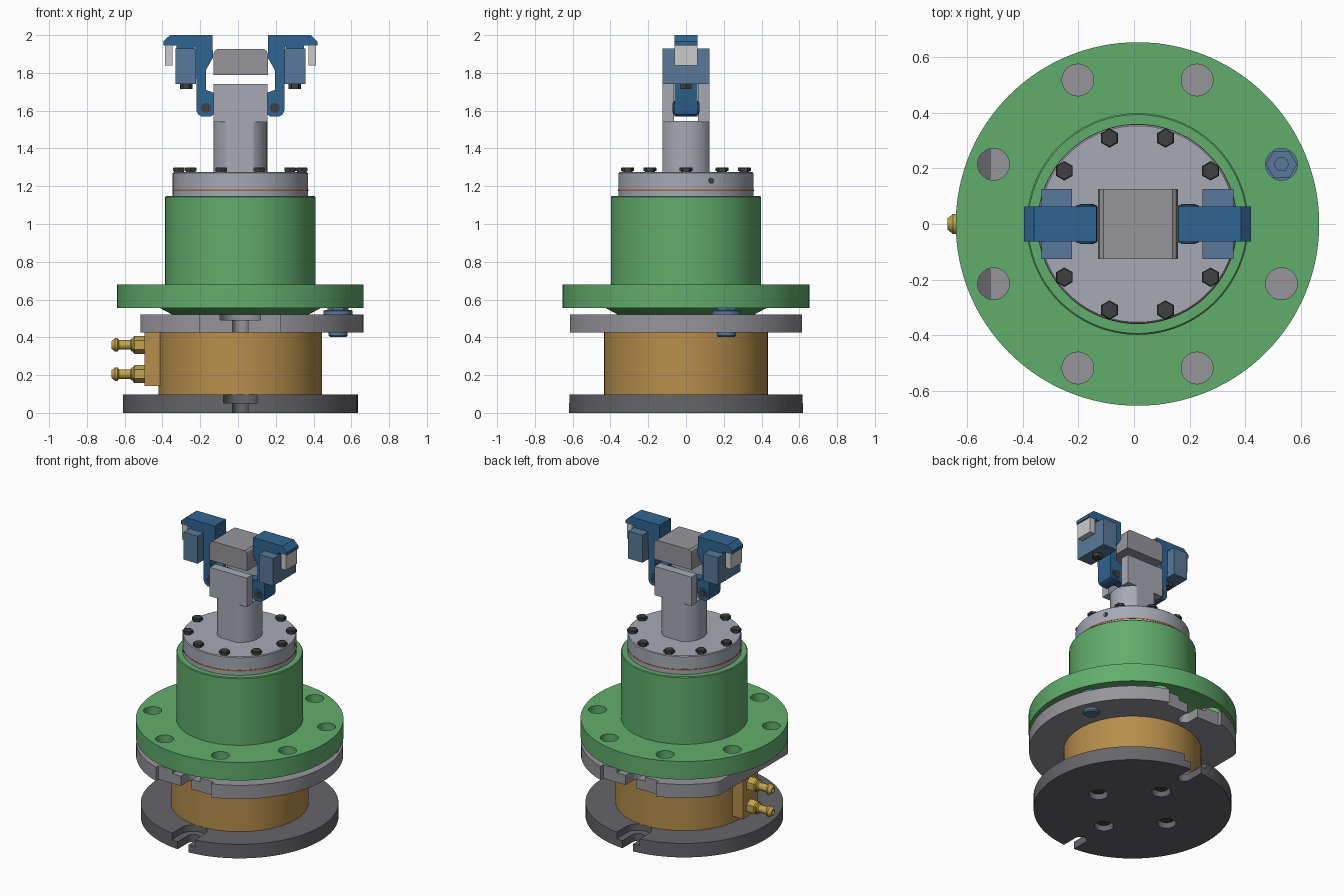
import bpy, bmesh
from math import sin, cos, pi, sqrt, radians
from mathutils import Matrix, Vector

if "Cube" in bpy.data.objects:
    bpy.data.objects.remove(bpy.data.objects["Cube"])

CX = 0.0125  # main axis
COL = dict(green=(.12, .42, .15), blue=(.03, .13, .29), steelblue=(.1, .19, .32),
           bronze=(.47, .27, .07), brass=(.55, .37, .07), dark=(.05, .05, .055),
           base=(.13, .13, .145), steel=(.38, .4, .46), grey=(.3, .3, .33),
           pad=(.55, .55, .53), seal=(.4, .13, .05))
mats = {}


def material(key):
    if key not in mats:
        mats[key] = bpy.data.materials.new(key)
        mats[key].diffuse_color = (*COL[key], 1)
    return mats[key]


def finish(name, bm, col):
    bmesh.ops.remove_doubles(bm, verts=bm.verts, dist=1e-5)
    bmesh.ops.recalc_face_normals(bm, faces=bm.faces)
    me = bpy.data.meshes.new(name)
    bm.to_mesh(me)
    bm.free()
    ob = bpy.data.objects.new(name, me)
    bpy.context.collection.objects.link(ob)
    if col:
        me.materials.append(material(col))
    return ob


def lathe(name, prof, col, at=(CX, 0, 0), n=96, rot=None, turn=0):
    """Revolve (radius, height) points; profile starts and ends on the axis."""
    bm = bmesh.new()
    m = Matrix.Translation(at) @ (rot or Matrix())
    rings = []
    for r, z in prof:
        if r == 0:
            rings.append([bm.verts.new(m @ Vector((0, 0, z)))])
        else:
            rings.append([bm.verts.new(m @ Vector((r * cos(2 * pi * i / n + turn),
                         r * sin(2 * pi * i / n + turn), z))) for i in range(n)])
    for a, b in zip(rings, rings[1:]):
        if len(a) == 1 or len(b) == 1:
            bm.faces.new(b if len(a) == 1 else a)
            continue
        for i in range(n):
            j = (i + 1) % n
            bm.faces.new((a[i], a[j], b[j], b[i]))
    return finish(name, bm, col)


def cyl(name, r, z0, z1, col, at=(CX, 0, 0), n=96, rot=None, c=0, turn=0):
    """Cylinder with optional top chamfer c."""
    top = [(r, z1 - c), (r - c, z1)] if c else [(r, z1)]
    return lathe(name, [(0, z0), (r, z0)] + top + [(0, z1)], col, at, n, rot, turn)


def prism(name, pts, w0, w1, col, axis='z'):
    """Extrude an outline along z (pts are x,y) or along y (pts are x,z)."""
    bm = bmesh.new()
    put = (lambda u, v, w: (u, v, w)) if axis == 'z' else (lambda u, v, w: (u, w, v))
    a, b = ([bm.verts.new(put(u, v, w)) for u, v in pts] for w in (w0, w1))
    bm.faces.new(a)
    bm.faces.new(b)
    for i in range(len(pts)):
        j = (i + 1) % len(pts)
        bm.faces.new((a[i], a[j], b[j], b[i]))
    return finish(name, bm, col)


def box(name, x, y, z, col):
    return prism(name, [(x[0], y[0]), (x[1], y[0]), (x[1], y[1]), (x[0], y[1])], *z, col)


def cut(ob, cutters):
    for c in cutters:
        mod = ob.modifiers.new('cut', 'BOOLEAN')
        mod.object, mod.operation, mod.solver = c, 'DIFFERENCE', 'EXACT'
        bpy.context.view_layer.objects.active = ob
        bpy.ops.object.modifier_apply(modifier=mod.name)
        bpy.data.objects.remove(c)


def slot(s, r, z0, z1, yc=.51):
    """U-slot cutter, open toward the rim on side s."""
    arc = [(CX + r * cos(pi * i / 16), s * (yc - r * sin(pi * i / 16))) for i in range(17)]
    return prism('slot_cutter', [(CX + r, s * .8)] + arc + [(CX - r, s * .8)], z0, z1, None)


def circle(r, n=128):
    return [(CX + r * cos(2 * pi * i / n), r * sin(2 * pi * i / n)) for i in range(n)]


# Base plate: two counterbored mounting slots, four screw holes underneath
base = cyl('base_plate', .622, 0, .097, 'base')
cut(base, [slot(s, r, z, .2) for s in (-1, 1) for r, z in ((.041, -.1), (.088, .052))])
for i in range(4):
    p = (CX + .28 * cos(i * pi / 2), .28 * sin(i * pi / 2), 0)
    cut(base, [cyl('hole_cutter', .06, -.1, .06, None, p, 32)])
    cyl('base_screw', .045, .03, .065, 'dark', p, 32)

# Bronze cylinder body and its port block
cyl('cylinder_body', .433, .097, .425, 'bronze')
box('port_block', (-.495, -.38), (-.08, .08), (.142, .425), 'bronze')

# Hose fittings, pointing to -x
to_left = Matrix.Rotation(-pi / 2, 4, 'Y')
for z in (.205, .36):
    at = (-.495, 0, z)
    cyl('fitting_hex', .048, -.01, .06, 'brass', at, 6, to_left, .008)
    lathe('hose_barb', [(0, .055), (.034, .055), (.034, .068), (.025, .075), (.025, .135),
                        (.036, .143), (.036, .155), (.02, .175), (.012, .175), (.012, .12),
                        (0, .12)], 'brass', at, 32, to_left)

# Middle plate: flat on the left, notched and slotted front and back
mid = prism('middle_plate', [(max(x, -.517), y) for x, y in circle(.651)], .425, .52, 'grey')
cuts = []
for s in (-1, 1):
    ys = sorted((s * .585, s * .8))
    cuts += [box('notch', (-.2, .225), ys, (.3, .6), None),
             slot(s, .041, .3, .6), slot(s, .107, .492, .6)]
cut(mid, cuts)

# Green housing with eight flange holes
housing = lathe('green_housing', [(0, .52), (.36, .52), (.425, .555), (.653, .555), (.653, .68),
                (.398, .68), (.398, 1.142), (.393, 1.147), (0, 1.147)], 'green', n=128)
cut(housing, [cyl('hole_cutter', .057, .5, .8, None,
                  (CX + .56 * cos(a), .56 * sin(a), 0), 40)
              for a in [radians(22.5 + 45 * i) for i in range(8)]])

# Blue locking screw in one flange position
at = (CX + .56 * cos(pi / 8), .56 * sin(pi / 8), 0)
lathe('locking_screw', [(0, .402), (.043, .402), (.05, .41), (.05, .52), (.077, .52),
                        (.077, .54), (.07, .546), (.056, .546), (0, .546)], 'steelblue', at, 40)
lathe('locking_screw_hex', [(0, .53), (.056, .53), (.056, .56), (.026, .56), (.026, .55),
                            (0, .55)], 'steelblue', at, 6)

# Cover with seal ring, ten screws and a small vent
cap = cyl('top_cover', .358, 1.147, 1.274, 'steel', c=.005)
cut(cap, [cyl('vent_cutter', .015, .2, .5, None, (CX, .135, 1.23), 24,
              Matrix.Rotation(pi / 2, 4, 'Y'))])
cyl('vent_plug', .0148, .2, .325, 'dark', (CX, .135, 1.23), 24, Matrix.Rotation(pi / 2, 4, 'Y'))
cyl('seal_ring', .3595, 1.175, 1.183, 'seal')
for i in range(10):
    a = i * pi / 5
    p = (CX + .325 * cos(a), .325 * sin(a), 0)
    cyl('cover_screw_collar', .026, 1.26, 1.282, 'dark', p, 24)
    cyl('cover_screw', .035, 1.28, 1.3, 'dark', p, 6, c=.004, turn=pi / 2)

# Post with two flats, rising into two side cheeks
prism('post', [(x, max(-.125, min(.125, y))) for x, y in circle(.1425)], 1.27, 1.545, 'steel')
for s in (-1, 1):
    box('post_cheek', (CX - .1425, CX + .1425), sorted((s * .064, s * .125)), (1.54, 1.74), 'steel')

# Workpiece held between the arms
prism('workpiece', [(-.13, 1.79), (.158, 1.79), (.158, 1.9), (.152, 1.916), (.138, 1.926),
                    (-.11, 1.926), (-.124, 1.916), (-.13, 1.9)], -.125, .125, 'grey', 'y')

# Clamp arms, mirrored about the main axis
ARM = [(.16, 2), (.385, 2), (.42, 1.967), (.42, 1.945), (.262, 1.945), (.247, 1.93),
       (.245, 1.60), (.236, 1.579), (.215, 1.568), (.17, 1.568), (.155, 1.58), (.155, 1.695),
       (.195, 1.71), (.195, 1.815), (.158, 1.88)]
across = Matrix.Rotation(pi / 2, 4, 'X')
for s in (-1, 1):
    X = lambda x: CX + s * (x - CX)
    span = lambda a, b: sorted((X(a), X(b)))
    prism('clamp_arm', [(X(x), z) for x, z in ARM], -.062, .062, 'blue', 'y')
    box('arm_link', span(.1, .17), (-.03, .03), (1.59, 1.69), 'blue')
    cyl('pivot_collar', .036, -.068, .068, 'blue', (X(.195), 0, 1.615), 32, across)
    cyl('pivot_pin', .026, -.071, .071, 'dark', (X(.195), 0, 1.615), 32, across)
    box('jaw_block', span(.247, .357), (-.125, .125), (1.74, 1.93), 'steelblue')
    box('jaw_spacer', span(.255, .35), (-.06, .06), (1.92, 1.95), 'blue')
    cyl('jaw_screw', .033, 1.715, 1.745, 'dark', (X(.3), 0, 0), 6)
    box('contact_pad', span(.372, .412), (-.06, .06), (1.84, 1.95), 'pad')

# Smooth round surfaces, keep edges crisp
bpy.ops.object.select_all(action='SELECT')
bpy.context.view_layer.objects.active = base
bpy.ops.object.shade_smooth_by_angle(angle=radians(30))

for m in bpy.data.materials:
    if m.users and not m.is_grease_pencil:
        m.use_nodes = True
        m.node_tree.nodes["Principled BSDF"].inputs["Base Color"].default_value = m.diffuse_color
